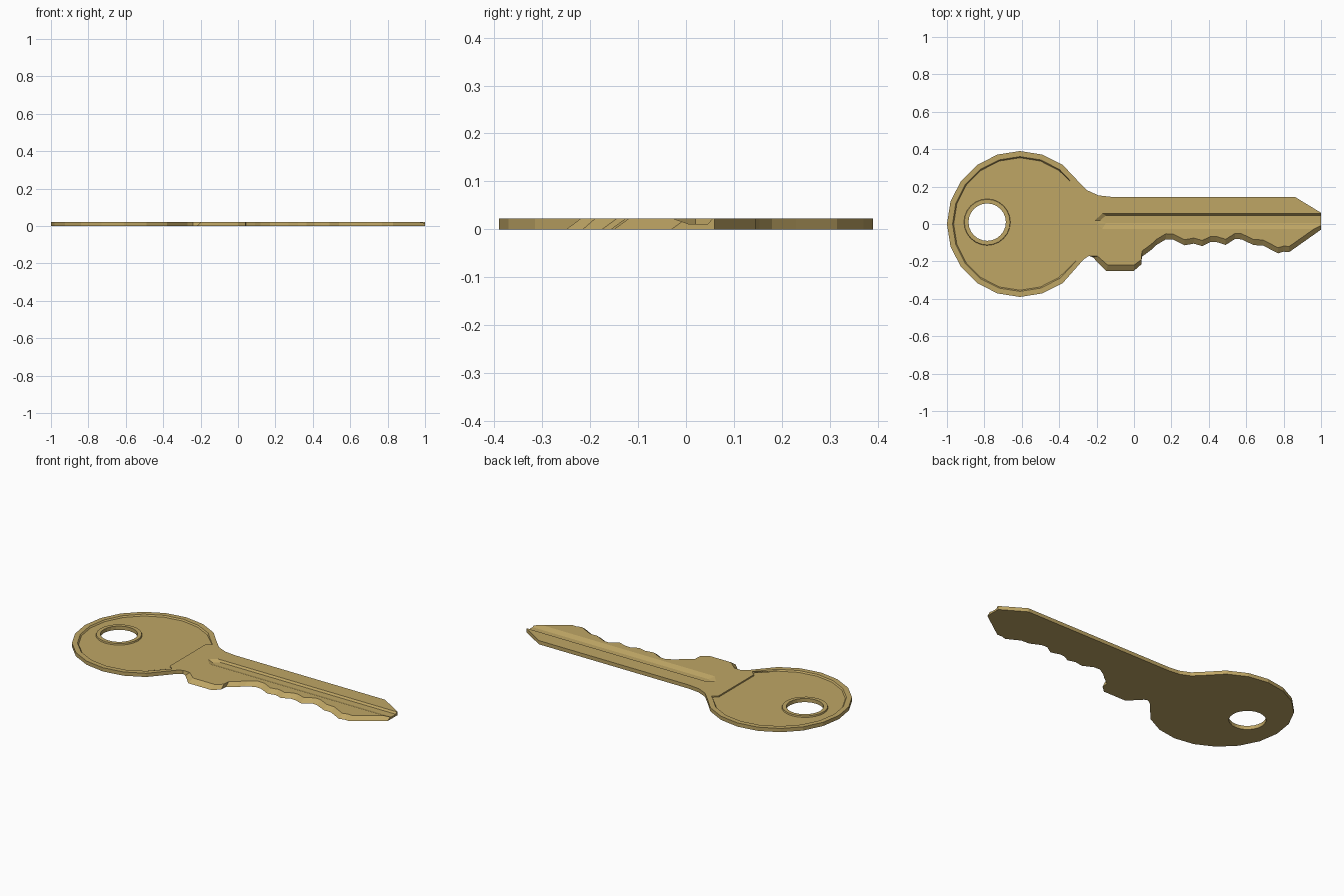
import bpy, bmesh
from math import sin, cos, radians

if "Cube" in bpy.data.objects:
    bpy.data.objects.remove(bpy.data.objects["Cube"])

T = 0.022  # key thickness

brass = bpy.data.materials.new("brass")
brass.diffuse_color = (0.52, 0.38, 0.13, 1)
brass.use_nodes = True
brass.node_tree.nodes["Principled BSDF"].inputs["Base Color"].default_value = brass.diffuse_color


def loft(name, low, high, z0, z1):
    """Solid between two outlines with the same number of points."""
    bm = bmesh.new()
    a = [bm.verts.new((x, y, z0)) for x, y in low]
    b = [bm.verts.new((x, y, z1)) for x, y in high]
    n = len(a)
    bm.faces.new(a)
    bm.faces.new(b)
    for i in range(n):
        j = (i + 1) % n
        bm.faces.new((a[i], a[j], b[j], b[i]))
    bmesh.ops.recalc_face_normals(bm, faces=bm.faces)
    me = bpy.data.meshes.new(name)
    bm.to_mesh(me)
    bm.free()
    ob = bpy.data.objects.new(name, me)
    bpy.context.collection.objects.link(ob)
    me.materials.append(brass)
    return ob


def arc(cx, cy, r, a0, a1, n):
    return [(cx + r * cos(radians(a0 + (a1 - a0) * i / n)),
             cy + r * sin(radians(a0 + (a1 - a0) * i / n))) for i in range(n + 1)]


def cut(ob, cutter):
    m = ob.modifiers.new("cut", 'BOOLEAN')
    m.operation = 'DIFFERENCE'
    m.solver = 'EXACT'
    m.object = cutter
    cutter.hide_render = True
    bpy.context.view_layer.objects.active = ob
    bpy.ops.object.modifier_apply(modifier=m.name)


# Key blank: 20-sided bow, collar fillet and straight back of the blade
smooth = arc(-0.61, 0, 0.39, 306, 54, 14)
smooth += [(-0.30, 0.23), (-0.25, 0.18), (-0.19, 0.153), (-0.12, 0.145),
           (0.86, 0.145), (1.0, 0.06)]

# Bitting edge from tip back to shoulder (upper rim of the bevel)
teeth = [(1.0, 0.0), (0.83, -0.12), (0.80, -0.118), (0.77, -0.127), (0.69, -0.085),
         (0.64, -0.083), (0.575, -0.052), (0.54, -0.05), (0.49, -0.082), (0.44, -0.066),
         (0.41, -0.066), (0.365, -0.088), (0.32, -0.075), (0.27, -0.084), (0.21, -0.054),
         (0.17, -0.052), (0.12, -0.082), (0.09, -0.11), (0.042, -0.145)]
teeth_low = [(x, y - 0.03) for x, y in teeth]
shoulder = [(0.04, -0.19), (0.0, -0.22), (-0.14, -0.22), (-0.195, -0.172),
            (-0.24, -0.17), (-0.27, -0.19)]
shoulder_low = [(0.04, -0.215), (0.0, -0.25), (-0.15, -0.25), (-0.22, -0.178),
                (-0.24, -0.17), (-0.27, -0.19)]
key = loft("key_blank", smooth + teeth_low + shoulder_low,
           smooth + teeth + shoulder, 0, T)

# Shallow panel in the bow, with slightly sloped walls
step = [(-0.30, 0.19), (-0.33, 0.165), (-0.33, -0.165), (-0.31, -0.178), (-0.302, -0.19)]
panel_high = arc(-0.61, 0, 0.362, 54, 306, 14)
panel_low = arc(-0.61, 0, 0.354, 54, 306, 14)
panel = loft("panel_cutter", panel_low[::-1] + step[::1],
             panel_high[::-1] + step[::1], 0.014, T + 0.002)

# Both arcs run from lower right round the left to upper right, then the step
cut(key, panel)

# Long groove along the blade, pointed at the bow end and open at the tip
groove_high = [(1.02, 0.055), (-0.17, 0.055), (-0.21, 0.02), (-0.17, -0.026), (1.02, -0.026)]
groove_low = [(1.02, 0.046), (-0.15, 0.046), (-0.18, 0.02), (-0.15, 0.006), (1.02, 0.006)]
groove = loft("groove_cutter", groove_low, groove_high, 0.011, T + 0.0002)
cut(key, groove)

# Raised collar and hole for the key ring
collar = loft("hole_collar", arc(-0.785, 0.01, 0.126, 0, 345, 23),
              arc(-0.785, 0.01, 0.122, 0, 345, 23), 0.008, T)
hole_pts = arc(-0.785, 0.01, 0.10, 0, 345, 23)
hole = loft("hole_cutter", hole_pts, hole_pts, -0.05, 0.08)
for part in (key, collar):
    cut(part, hole)

for helper in (panel, groove, hole):
    bpy.data.objects.remove(helper, do_unlink=True)
